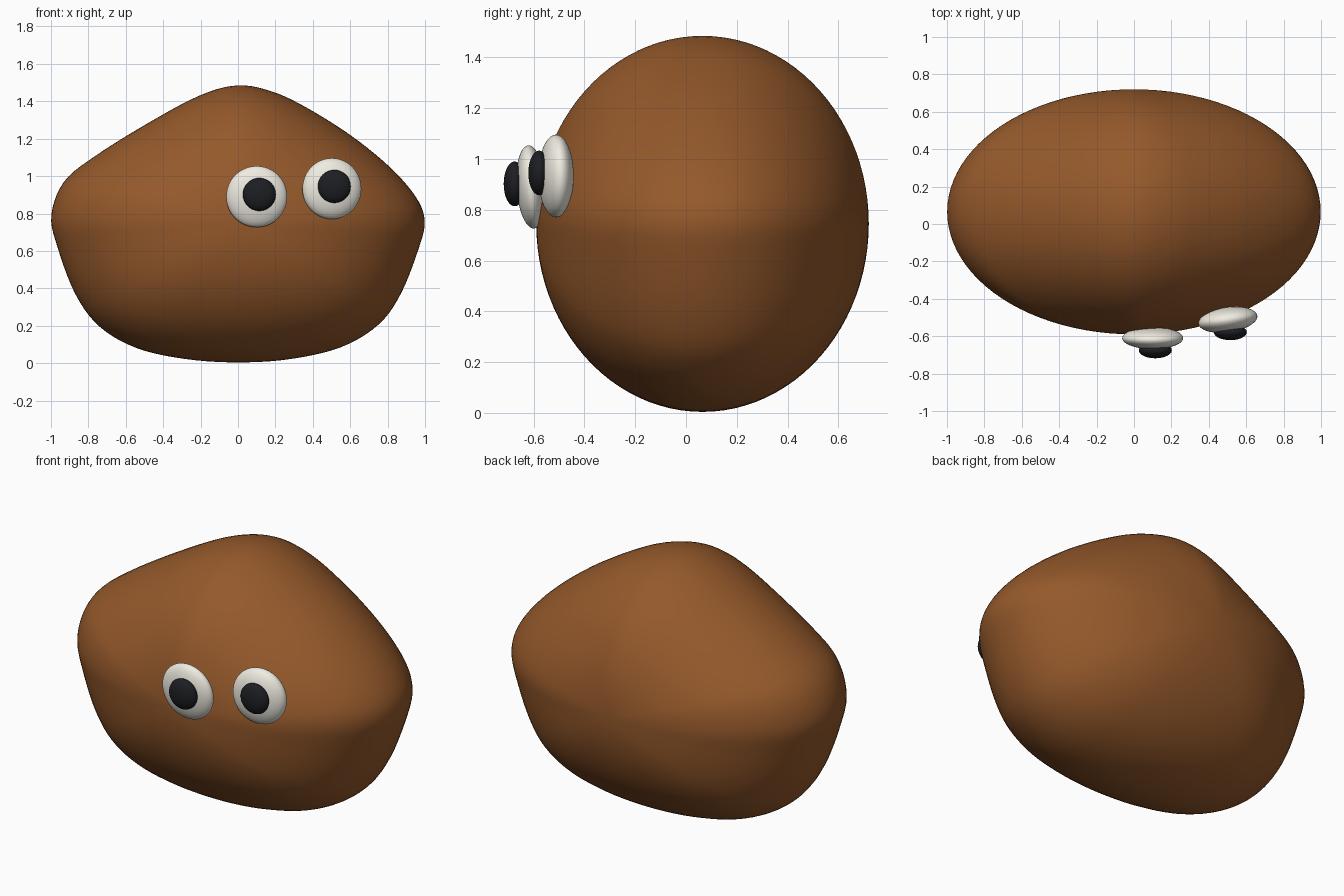
import bpy, bmesh
from math import sin, cos, pi, radians
from mathutils import Vector, Matrix

if "Cube" in bpy.data.objects:
    bpy.data.objects.remove(bpy.data.objects["Cube"])


def material(name, rgb):
    m = bpy.data.materials.new(name)
    m.diffuse_color = (*rgb, 1)
    m.use_nodes = True
    m.node_tree.nodes["Principled BSDF"].inputs["Base Color"].default_value = m.diffuse_color
    return m


def finish(bm, name, mat):
    bmesh.ops.recalc_face_normals(bm, faces=bm.faces[:])
    me = bpy.data.meshes.new(name)
    bm.to_mesh(me)
    bm.free()
    for p in me.polygons:
        p.use_smooth = True
    me.materials.append(mat)
    ob = bpy.data.objects.new(name, me)
    bpy.context.collection.objects.link(ob)
    return ob


def closed_spline(pts, steps):
    """Smooth closed curve through the points (Catmull-Rom)."""
    out, n = [], len(pts)
    for i in range(n):
        a, b, c, d = (Vector(pts[(i + k) % n]) for k in (-1, 0, 1, 2))
        for s in range(steps):
            t = s / steps
            out.append(0.5 * (2 * b + (c - a) * t + (2 * a - 5 * b + 4 * c - d) * t * t
                              + (3 * b - a - 3 * c + d) * t ** 3))
    return out


def ellipsoid(name, centre, radii, mat, pitch=0, yaw=0):
    bm = bmesh.new()
    bmesh.ops.create_uvsphere(bm, u_segments=48, v_segments=24, radius=1)
    rot = Matrix.Rotation(radians(yaw), 4, 'Z') @ Matrix.Rotation(radians(pitch), 4, 'X')
    bm.transform(Matrix.Translation(centre) @ rot @ Matrix.Diagonal((*radii, 1)))
    return finish(bm, name, mat)


brown = material("brown", (0.30, 0.10, 0.024))
white = material("white", (0.87, 0.84, 0.76))
black = material("black", (0.012, 0.013, 0.016))

# Body: lumpy front outline inflated into a rounded solid along y
outline = [(0, 1.485), (0.18, 1.453), (0.36, 1.37), (0.60, 1.22), (0.81, 1.05),
           (0.95, 0.89), (0.998, 0.76), (0.965, 0.61), (0.87, 0.37), (0.75, 0.205),
           (0.55, 0.085), (0.28, 0.022), (0, 0.004), (-0.28, 0.022), (-0.54, 0.08),
           (-0.74, 0.195), (-0.87, 0.37), (-0.965, 0.62), (-0.998, 0.79),
           (-0.93, 0.97), (-0.76, 1.11), (-0.47, 1.29), (-0.20, 1.433)]
profile = closed_spline(outline, 5)
CY, CZ, DEPTH, RINGS = 0.065, 0.745, 0.655, 48
bm = bmesh.new()
rings = []
for r in range(1, RINGS):
    a = pi * r / RINGS
    rings.append([bm.verts.new((p.x * sin(a), CY - DEPTH * cos(a), CZ + (p.y - CZ) * sin(a)))
                  for p in profile])
n = len(profile)
for lo, hi in zip(rings, rings[1:]):
    for i in range(n):
        j = (i + 1) % n
        bm.faces.new((lo[i], lo[j], hi[j], hi[i]))
for ring, side in ((rings[0], -1), (rings[-1], 1)):
    pole = bm.verts.new((0, CY + side * DEPTH, CZ))
    for i in range(n):
        bm.faces.new((ring[i], ring[(i + 1) % n], pole))
finish(bm, "body", brown)

# Eyes: flattened whites with domed pupils in front
ellipsoid("eye_white_inner", (0.10, -0.61, 0.89), (0.163, 0.058, 0.164), white, pitch=4)
ellipsoid("eye_white_outer", (0.502, -0.512, 0.933), (0.159, 0.067, 0.163), white, yaw=8)
ellipsoid("pupil_inner", (0.114, -0.675, 0.902), (0.088, 0.043, 0.088), black)
ellipsoid("pupil_outer", (0.515, -0.578, 0.945), (0.088, 0.043, 0.088), black)
